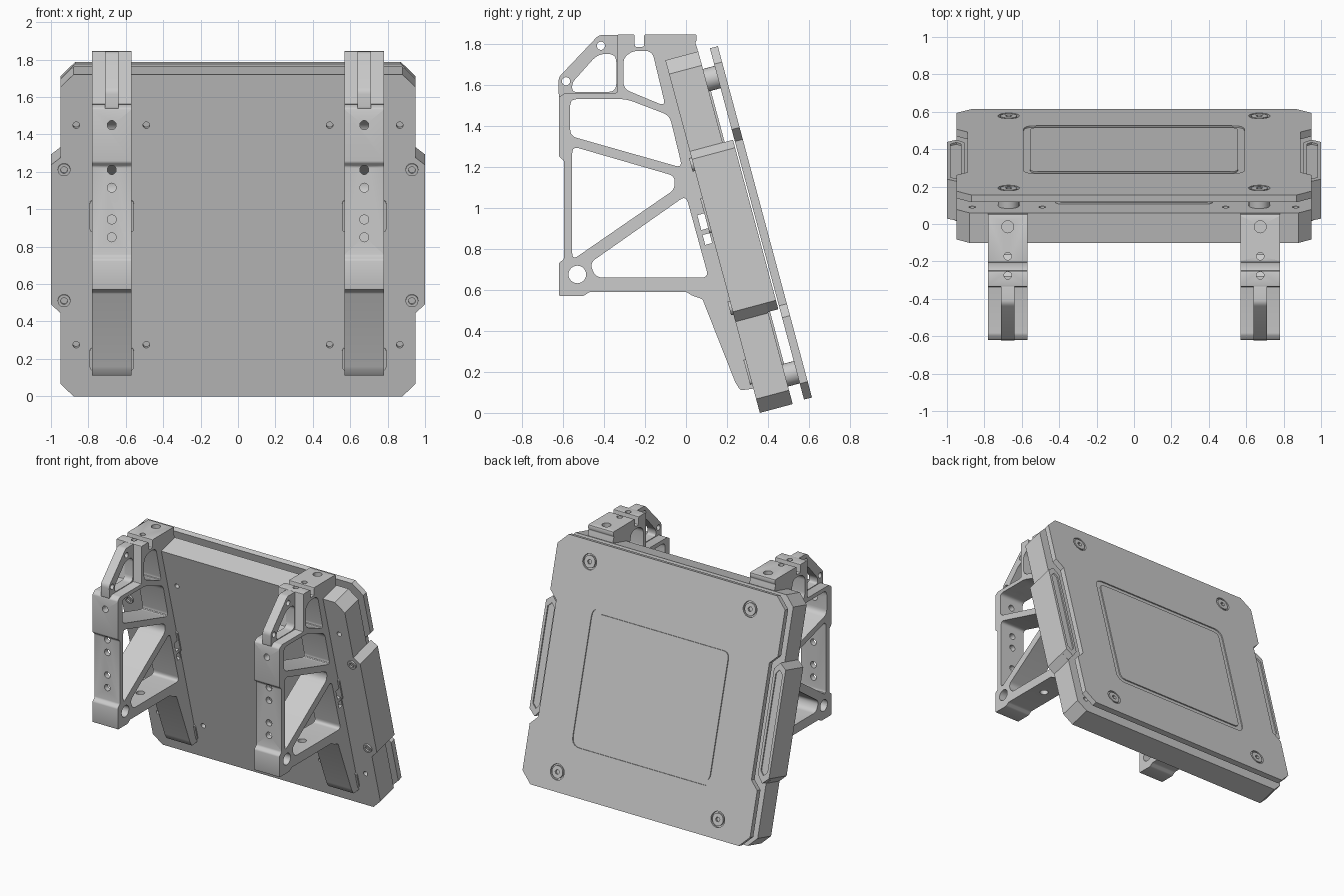
import bpy, bmesh, math
from mathutils import Matrix, Vector

if "Cube" in bpy.data.objects:
    bpy.data.objects.remove(bpy.data.objects["Cube"])

TILT = math.radians(15)
S, C = math.sin(TILT), math.cos(TILT)
# Panel frame: local x across, local y up the tilted panel, local z out of its back
PANEL = Matrix(((-1, 0, 0, 0), (0, -S, C, .36), (0, C, S, 0), (0, 0, 0, 1)))


def side_frame(x):
    """Local x -> world y, local y -> world z, local z -> world x."""
    return Matrix(((0, 0, 1, x), (1, 0, 0, 0), (0, 1, 0, 0), (0, 0, 0, 1)))


def panel_pt(u, n):
    return (.36 - S * u + C * n, C * u + S * n)


def rounded(pts, r, seg=5):
    out, count = [], len(pts)
    for i in range(count):
        a, b, c = (Vector(pts[(i + k) % count]) for k in (-1, 0, 1))
        d = min(r, .45 * (a - b).length, .45 * (c - b).length)
        p, q = b + (a - b).normalized() * d, b + (c - b).normalized() * d
        for k in range(seg + 1):
            t = k / seg
            out.append(p * (1 - t) ** 2 + b * 2 * t * (1 - t) + q * t * t)
    return out


def circle(x, y, r, n=24):
    return [(x + r * math.cos(2 * math.pi * i / n), y + r * math.sin(2 * math.pi * i / n)) for i in range(n)]


def rect(x0, y0, x1, y1, r=0.0):
    pts = [(x0, y0), (x1, y0), (x1, y1), (x0, y1)]
    return rounded(pts, r) if r else pts


def sym(half):
    return half + [(-x, y) for x, y in reversed(half)]


def extrude(name, loops, z0, z1, frame):
    """Extrude closed loops (outline, holes, islands) from z0 to z1 in a frame."""
    cu = bpy.data.curves.new(name, 'CURVE')
    cu.dimensions, cu.fill_mode, cu.extrude = '2D', 'BOTH', (z1 - z0) / 2
    for loop in loops:
        sp = cu.splines.new('POLY')
        sp.points.add(len(loop) - 1)
        for p, co in zip(sp.points, loop):
            p.co = (co[0], co[1], 0, 1)
        sp.use_cyclic_u = True
    tmp = bpy.data.objects.new(name + "_tmp", cu)
    bpy.context.collection.objects.link(tmp)
    bpy.context.view_layer.update()
    me = bpy.data.meshes.new_from_object(tmp.evaluated_get(bpy.context.evaluated_depsgraph_get()))
    bpy.data.objects.remove(tmp)
    bm = bmesh.new()
    bm.from_mesh(me)
    bmesh.ops.remove_doubles(bm, verts=bm.verts, dist=1e-5)
    bmesh.ops.transform(bm, matrix=frame @ Matrix.Translation((0, 0, (z0 + z1) / 2)), verts=bm.verts)
    bmesh.ops.recalc_face_normals(bm, faces=bm.faces)
    bm.to_mesh(me)
    bm.free()
    ob = bpy.data.objects.new(name, me)
    bpy.context.collection.objects.link(ob)
    bpy.ops.object.select_all(action='DESELECT')
    ob.select_set(True)
    bpy.context.view_layer.objects.active = ob
    bpy.ops.object.shade_smooth_by_angle(angle=math.radians(30))
    return ob


# Main slab: drilled front skin over a solid core
slab = sym([(.88, 0), (.95, .07), (.95, .46), (1, .51), (1, 1.28), (.95, 1.32), (.95, 1.71), (.88, 1.78)])
holes = [circle(sx * x, u, .018, 16) for sx in (-1, 1) for x in (.49, .865) for u in (.285, 1.5)]
back_holes = [circle(sx * x, u, .018, 16) for sx in (-1, 1) for x in (.49, .865) for u in (.12, 1.66)]
extrude("slab_front_skin", [slab] + holes, 0, .03, PANEL)
extrude("slab_core", [slab], .03, .14, PANEL)
extrude("slab_back_skin", [slab] + back_holes, .14, .166, PANEL)
extrude("slab_pad", [rect(-.42, .18, .42, 1.6, .04)], .16, .176, PANEL)

# Back plate: lower layer, then a face layer with the square groove left open
plate = sym([(.87, .007), (.95, .087), (.95, .42), (.89, .48), (.89, 1.31), (.95, 1.37), (.95, 1.70), (.87, 1.78)])
screws = [(sx * .67, u) for sx in (-1, 1) for u in (.145, 1.635)]
sockets = [circle(x, u, .057) for x, u in screws]
groove = [rect(-.59, .35, .59, 1.335, .07), rect(-.555, .385, .555, 1.3, .05)]
extrude("back_plate", [plate] + sockets, .225, .257, PANEL)
extrude("back_plate_face", [plate] + sockets + groove, .257, .265, PANEL)

# Standoffs and plate screws
for x, u in screws:
    extrude("standoff", [circle(x, u, .0565)], .16, .25, PANEL)
    extrude("plate_screw", [circle(x, u, .045), circle(x, u, .018, 6)], .25, .265, PANEL)

# Side grips and their front screws
for sx in (-1, 1):
    grip = [(.905, .52), (.95, .465), (1, .51), (1, 1.28), (.95, 1.32), (.905, 1.27)]
    inner = [(.925, .55), (.95, .52), (.98, .55), (.98, 1.24), (.95, 1.27), (.925, 1.24)]
    grip, inner = ([(sx * x, u) for x, u in g] for g in (grip, inner))
    extrude("side_grip", [grip], .15, .208, PANEL)
    extrude("side_grip_rim", [grip, inner], .208, .218, PANEL)
    for u in (.53, 1.255):
        extrude("grip_screw", [circle(sx * .93, u, .034), circle(sx * .93, u, .018)], -.012, .001, PANEL)

# Bracket side profile
outline = rounded([
    (-.62, 1.54), (-.62, 1.25), (-.595, 1.23), (-.595, .75), (-.62, .73), (-.62, .57), (-.50, .57),
    (-.47, .59), (0, .59), (.03, .572), (.08, .555), (.24, .15), (.265, .11), (.33, .118),
    panel_pt(1.78, 0), panel_pt(1.78, .166), (.045, 1.805), (.052, 1.815), (.052, 1.845),
    (-.205, 1.845), (-.205, 1.785), (-.25, 1.785), (-.25, 1.845), (-.335, 1.845), (-.335, 1.56),
    (-.59, 1.56)], .008, 2)
windows = [rounded(w, .035) for w in (
    [(-.305, 1.58), (-.305, 1.73), (-.26, 1.765), (-.165, 1.765), (-.10, 1.495)],
    [(-.565, 1.35), (-.565, 1.53), (-.29, 1.53), (-.08, 1.45), (-.018, 1.195)],
    [(-.555, 1.30), (-.055, 1.155), (-.055, 1.09), (-.555, .745)],
    [(-.47, .73), (.0, 1.06), (.11, .66), (-.44, .66)])]
slots = [[panel_pt(u, n) for u, n in ((a, -.045), (b, -.045), (b, -.01), (a, -.01))]
         for a, b in ((.86, .91), (.935, 1.01))]
arm = rounded([(-.62, 1.53), (-.622, 1.635), (-.425, 1.843), (-.32, 1.843), (-.32, 1.53)], .02)
arm_window = rounded([(-.555, 1.565), (-.34, 1.565), (-.34, 1.75), (-.43, 1.75), (-.555, 1.61)], .04)
arm_holes = [circle(-.585, 1.617, .02), circle(-.415, 1.79, .02)]


def drill(bm, start, end, r):
    """Add a cylinder cutter between two points."""
    a, b = Vector(start), Vector(end)
    rot = (b - a).to_track_quat('Z', 'Y').to_matrix().to_4x4()
    bmesh.ops.create_cone(bm, cap_ends=True, segments=20, radius1=r, radius2=r, depth=(b - a).length,
                          matrix=Matrix.Translation((a + b) / 2) @ rot)


for sx in (-1, 1):
    cx = sx * .675
    frame = side_frame(cx)
    bracket = extrude("bracket", [outline, circle(-.53, .675, .043)] + windows + slots, -.105, .105, frame)
    extrude("bracket_arm", [arm, arm_window] + arm_holes, -.035, .035, frame)

    # Bolt holes through the post, the hook and the lower bar
    bm = bmesh.new()
    for z in (1.45, 1.21, 1.115, .945, .85):
        drill(bm, (cx, -.66, z), (cx, -.545, z), .024)
    for y, z, r in ((-.015, 1.815, .032), (-.172, 1.75, .02), (-.275, 1.75, .02)):
        drill(bm, (cx, y, z), (cx, y, 1.87), r)
    drill(bm, (cx, -.2, .55), (cx, -.2, .70), .03)
    me = bpy.data.meshes.new("bolt_hole_cutter")
    bm.to_mesh(me)
    bm.free()
    cutter = bpy.data.objects.new("bolt_hole_cutter", me)
    bpy.context.collection.objects.link(cutter)
    cutter.hide_render = True
    cutter.display_type = 'WIRE'
    mod = bracket.modifiers.new("bolt_holes", 'BOOLEAN')
    mod.operation, mod.solver, mod.object = 'DIFFERENCE', 'EXACT', cutter

    # Mounting pads between bracket and slab
    for u0, u1 in ((.91, 1.085), (.145, .27)):
        extrude("mounting_pad", [rect(cx - .118, u0, cx + .118, u1, .02)], -.01, .001, PANEL)
